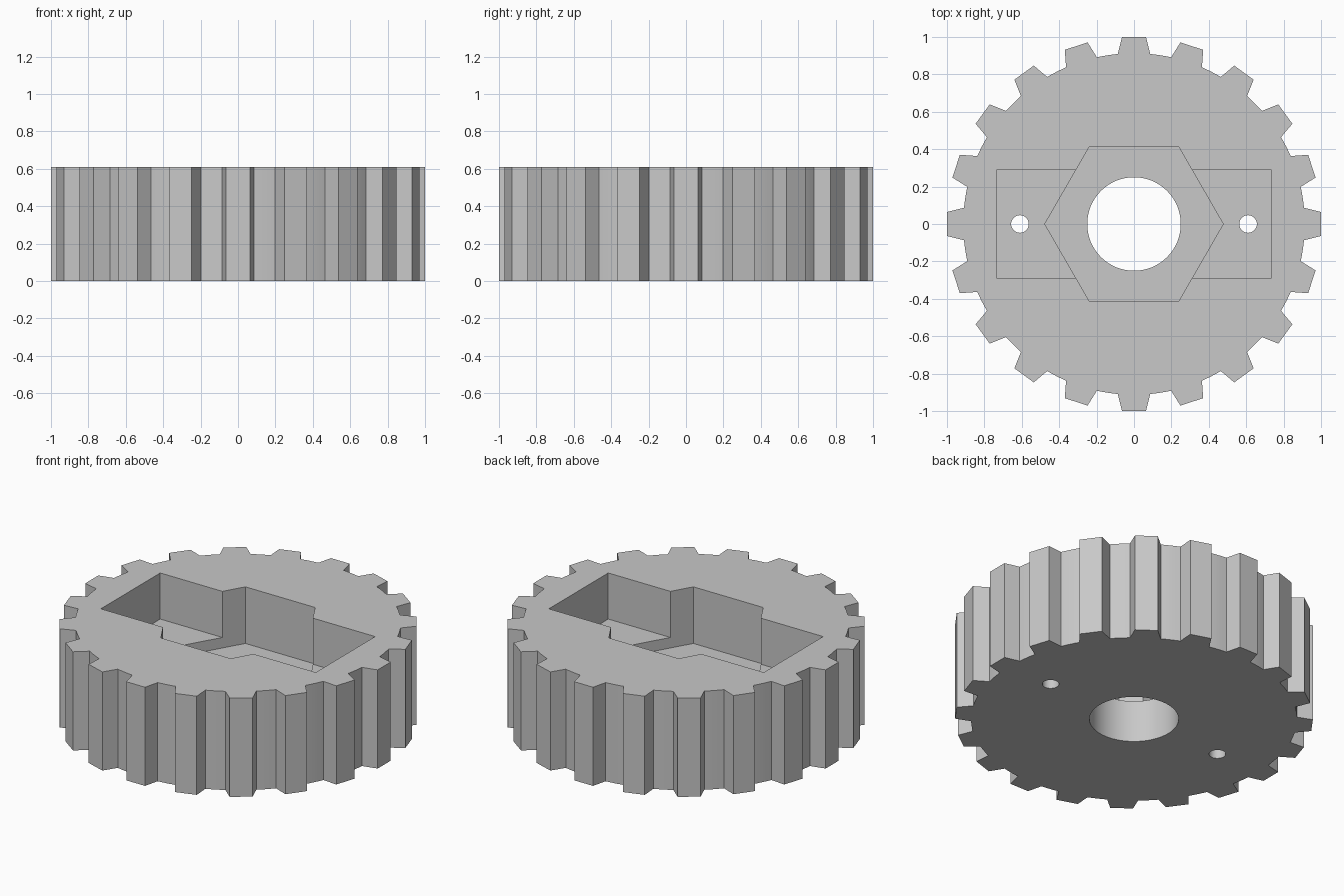
import bpy, bmesh
from math import sin, cos, pi, radians, atan2, hypot

HEIGHT = 0.61
TEETH = 20
ROOT_RADIUS = 0.913
ROOT_HALF_ANGLE = radians(5.45)
TIP_HALF_WIDTH = 0.064

default = bpy.data.objects.get("Cube")
if default:
    bpy.data.objects.remove(default, do_unlink=True)

# Single plain grey
grey = bpy.data.materials.new("plain_grey")
grey.use_nodes = True
colour = (0.58, 0.58, 0.58, 1)
grey.diffuse_color = colour
grey.node_tree.nodes["Principled BSDF"].inputs["Base Color"].default_value = colour


def prism(name, outline, bottom, top):
    """Extrude a closed outline straight up between two heights."""
    bm = bmesh.new()
    face = bm.faces.new([bm.verts.new((x, y, bottom)) for x, y in outline])
    result = bmesh.ops.extrude_face_region(bm, geom=[face])
    verts = [v for v in result["geom"] if isinstance(v, bmesh.types.BMVert)]
    bmesh.ops.translate(bm, verts=verts, vec=(0, 0, top - bottom))
    bmesh.ops.recalc_face_normals(bm, faces=bm.faces)
    mesh = bpy.data.meshes.new(name)
    bm.to_mesh(mesh)
    bm.free()
    mesh.materials.append(grey)
    obj = bpy.data.objects.new(name, mesh)
    bpy.context.collection.objects.link(obj)
    return obj


def polygon(radius, sides, cx=0):
    return [(cx + radius * cos(2 * pi * i / sides), radius * sin(2 * pi * i / sides))
            for i in range(sides)]


# Toothed outline: flat tips, tapered flanks, arced roots
step = 2 * pi / TEETH
tip_radius = hypot(1, TIP_HALF_WIDTH)
tip_angle = atan2(TIP_HALF_WIDTH, 1)
arc_steps = 4
outline = []
for i in range(TEETH):
    a = i * step
    tooth = [(tip_radius, a - tip_angle), (tip_radius, a + tip_angle)]
    gap = step - 2 * ROOT_HALF_ANGLE
    root = [(ROOT_RADIUS, a + ROOT_HALF_ANGLE + gap * k / arc_steps)
            for k in range(arc_steps + 1)]
    outline += [(r * cos(t), r * sin(t)) for r, t in tooth + root]
gear = prism("gear_body", outline, 0, HEIGHT)

# Pockets sunk from the top, and holes through the base
above = HEIGHT + 0.1
cutters = [
    prism("slot_cutter", [(-0.735, -0.29), (0.735, -0.29), (0.735, 0.29), (-0.735, 0.29)],
          HEIGHT - 0.285, above),
    prism("hexagon_cutter", polygon(0.477, 6), HEIGHT - 0.35, above),
    prism("bore_cutter", polygon(0.25, 64), -0.1, above),
]
for side in (-1, 1):
    cutters.append(prism("pin_hole_cutter", polygon(0.047, 32, side * 0.61), -0.1, above))

bpy.context.view_layer.objects.active = gear
for cutter in cutters:
    cutter.hide_render = True
    cut = gear.modifiers.new("cut", "BOOLEAN")
    cut.operation = "DIFFERENCE"
    cut.solver = "EXACT"
    cut.object = cutter
    bpy.ops.object.modifier_apply(modifier=cut.name)
    bpy.data.objects.remove(cutter, do_unlink=True)

# Round holes smooth, every other edge sharp
bpy.ops.object.select_all(action="DESELECT")
gear.select_set(True)
bpy.ops.object.shade_smooth_by_angle(angle=radians(15))
